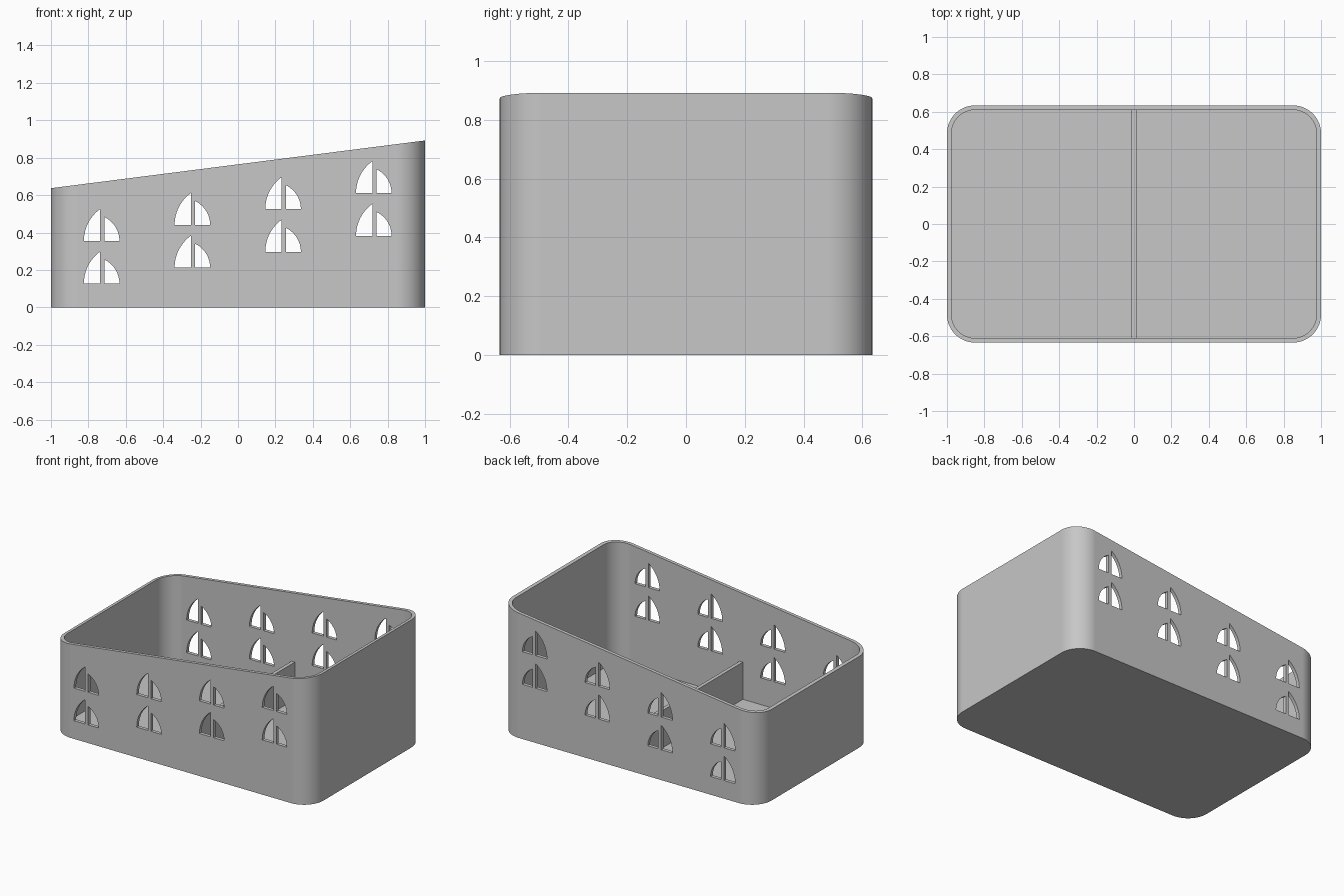
import bpy
import bmesh
import math

if "Cube" in bpy.data.objects:
    bpy.data.objects.remove(bpy.data.objects["Cube"], do_unlink=True)

HALF_X, HALF_Y, RADIUS = 1.0, 0.634, 0.15
WALL, FLOOR = 0.024, 0.025
LOW, HIGH = 0.637, 0.892

grey = bpy.data.materials.new("light grey plastic")
grey.use_nodes = True
grey.diffuse_color = (0.57, 0.57, 0.57, 1)
grey.node_tree.nodes["Principled BSDF"].inputs["Base Color"].default_value = grey.diffuse_color


def make_object(name, bm):
    bmesh.ops.recalc_face_normals(bm, faces=bm.faces)
    mesh = bpy.data.meshes.new(name)
    bm.to_mesh(mesh)
    bm.free()
    mesh.materials.append(grey)
    obj = bpy.data.objects.new(name, mesh)
    bpy.context.collection.objects.link(obj)
    return obj


def rounded_outline(inset, steps=16):
    """Points of a rounded rectangle, moved inward by the inset."""
    r = RADIUS - inset
    points = []
    for i, (sx, sy) in enumerate([(1, 1), (-1, 1), (-1, -1), (1, -1)]):
        for k in range(steps + 1):
            a = math.pi / 2 * (i + k / steps)
            points.append((sx * (HALF_X - RADIUS) + r * math.cos(a),
                           sy * (HALF_Y - RADIUS) + r * math.sin(a)))
    return points


def rim_height(x):
    return LOW + (HIGH - LOW) * (x + 1) / 2


def ring(bm, inset, height):
    return [bm.verts.new((x, y, height(x))) for x, y in rounded_outline(inset)]


# Open box with a sloping rim
bm = bmesh.new()
rings = [ring(bm, 0, lambda x: 0), ring(bm, 0, rim_height),
         ring(bm, WALL, rim_height), ring(bm, WALL, lambda x: FLOOR)]
for a, b in zip(rings, rings[1:]):
    for i in range(len(a)):
        j = (i + 1) % len(a)
        bm.faces.new((a[i], a[j], b[j], b[i]))
bm.faces.new(rings[0])
bm.faces.new(rings[-1])
box = make_object("box", bm)


# Sail-shaped openings through the front and back walls
def add_sail(bm, x, z, side, width, height, steps=12):
    """A straight luff at x, and an arc that starts upright at the foot."""
    r = (width ** 2 + height ** 2) / (2 * width)
    sweep = math.asin(height / r)
    outline = [(x, z)]
    for k in range(steps + 1):
        a = sweep * k / steps
        outline.append((x + side * (width - r + r * math.cos(a)), z + r * math.sin(a)))
    front = [bm.verts.new((px, -1, pz)) for px, pz in outline]
    back = [bm.verts.new((px, 1, pz)) for px, pz in outline]
    bm.faces.new(front)
    bm.faces.new(back)
    for i in range(len(front)):
        j = (i + 1) % len(front)
        bm.faces.new((front[i], front[j], back[j], back[i]))


bm = bmesh.new()
for column in range(4):
    x = -0.727 + 0.485 * column
    for row in range(2):
        z = 0.127 + 0.085 * column + 0.228 * row
        add_sail(bm, x - 0.01, z, -1, 0.087, 0.171)
        add_sail(bm, x + 0.013, z, 1, 0.08, 0.128)
cutter = make_object("sail_cutter", bm)
cutter.hide_render = True

cut = box.modifiers.new("sail openings", "BOOLEAN")
cut.operation = "DIFFERENCE"
cut.solver = "EXACT"
cut.object = cutter
bpy.context.view_layer.objects.active = box
box.select_set(True)
bpy.ops.object.modifier_apply(modifier=cut.name)
bpy.data.objects.remove(cutter, do_unlink=True)

# Smooth corners and sails, flat walls
bpy.ops.object.shade_smooth_by_angle(angle=math.radians(30))
box.modifiers.new("flat walls", "WEIGHTED_NORMAL").keep_sharp = True

# Low divider across the middle
bm = bmesh.new()
bmesh.ops.create_cube(bm, size=1)
for v in bm.verts:
    v.co.x *= 0.025
    v.co.y *= 2 * (HALF_Y - WALL / 2)
    v.co.z = 0.285 if v.co.z > 0 else FLOOR / 2
make_object("divider", bm)
